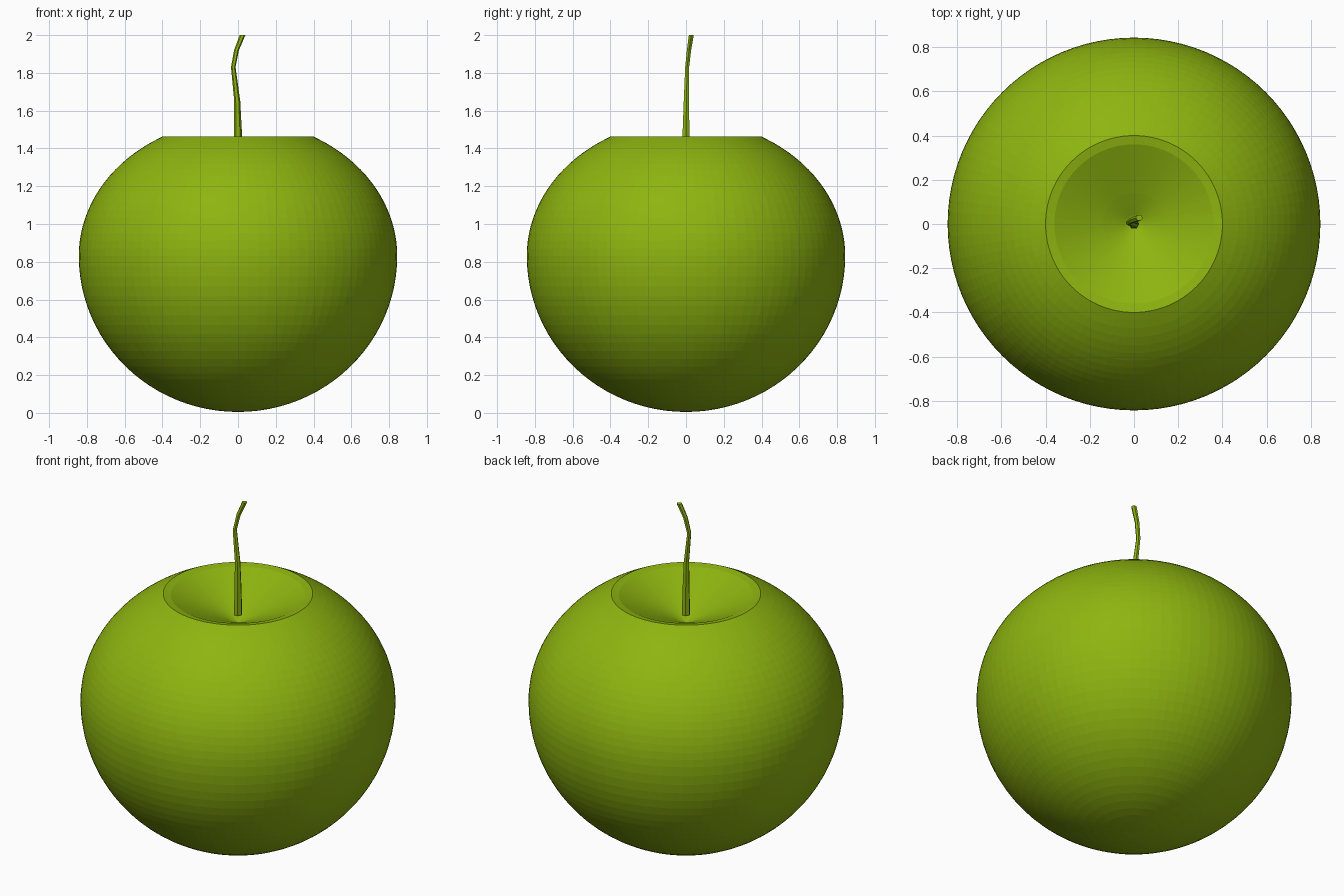
import bpy, bmesh, math
from mathutils import Vector

if "Cube" in bpy.data.objects:
    bpy.data.objects.remove(bpy.data.objects["Cube"])

green = bpy.data.materials.new("apple green")
green.diffuse_color = (0.27, 0.46, 0.005, 1)
green.use_nodes = True
green.node_tree.nodes["Principled BSDF"].inputs["Base Color"].default_value = green.diffuse_color


def make_object(name, bm):
    bmesh.ops.recalc_face_normals(bm, faces=bm.faces)
    mesh = bpy.data.meshes.new(name)
    bm.to_mesh(mesh)
    bm.free()
    mesh.materials.append(green)
    obj = bpy.data.objects.new(name, mesh)
    bpy.context.collection.objects.link(obj)
    return obj


def skin(bm, rings):
    """Join successive rings of equal length with quads."""
    for a, b in zip(rings, rings[1:]):
        n = len(a)
        for i in range(n):
            bm.faces.new((a[i], a[(i + 1) % n], b[(i + 1) % n], b[i]))


def circle(bm, centre, radius, sides):
    return [bm.verts.new(Vector(centre) + Vector((
        radius * math.cos(2 * math.pi * i / sides),
        radius * math.sin(2 * math.pi * i / sides), 0))) for i in range(sides)]


def cap(bm, ring, tip):
    v = bm.verts.new(tip)
    for i in range(len(ring)):
        bm.faces.new((ring[i], ring[(i + 1) % len(ring)], v))


# Apple body: two half-ellipses, a narrow rim and a conical hollow
R, MID, LOW, HIGH = 0.843, 0.83, 0.825, 0.718
profile = []
for i in range(1, 25):
    a = math.pi / 2 * (i / 24 - 1)
    profile.append((R * math.cos(a), MID + LOW * math.sin(a)))
end = math.acos(0.43 / R)
for i in range(1, 19):
    a = end * i / 18
    profile.append((R * math.cos(a), MID + HIGH * math.sin(a)))
profile += [(0.40, 1.463), (0.36, 1.456), (0.32, 1.438), (0.26, 1.411),
            (0.20, 1.384), (0.14, 1.357), (0.08, 1.328), (0.04, 1.308)]
bm = bmesh.new()
rings = [circle(bm, (0, 0, z), r, 96) for r, z in profile]
skin(bm, rings)
cap(bm, rings[0], (0, 0, MID - LOW))
cap(bm, rings[-1], (0, 0, 1.292))
make_object("apple_body", bm)

# Thin crooked stem
path = [((0, 0, 1.34), 0.024), ((0, 0, 1.48), 0.021),
        ((-0.004, 0.002, 1.65), 0.016), ((-0.025, 0.006, 1.83), 0.012),
        ((-0.008, 0.016, 1.92), 0.013), ((0.024, 0.028, 2.0), 0.015)]
bm = bmesh.new()
rings = [circle(bm, p, r, 6) for p, r in path]
skin(bm, rings)
bm.faces.new(rings[0])
bm.faces.new(rings[-1])
make_object("stem", bm)
